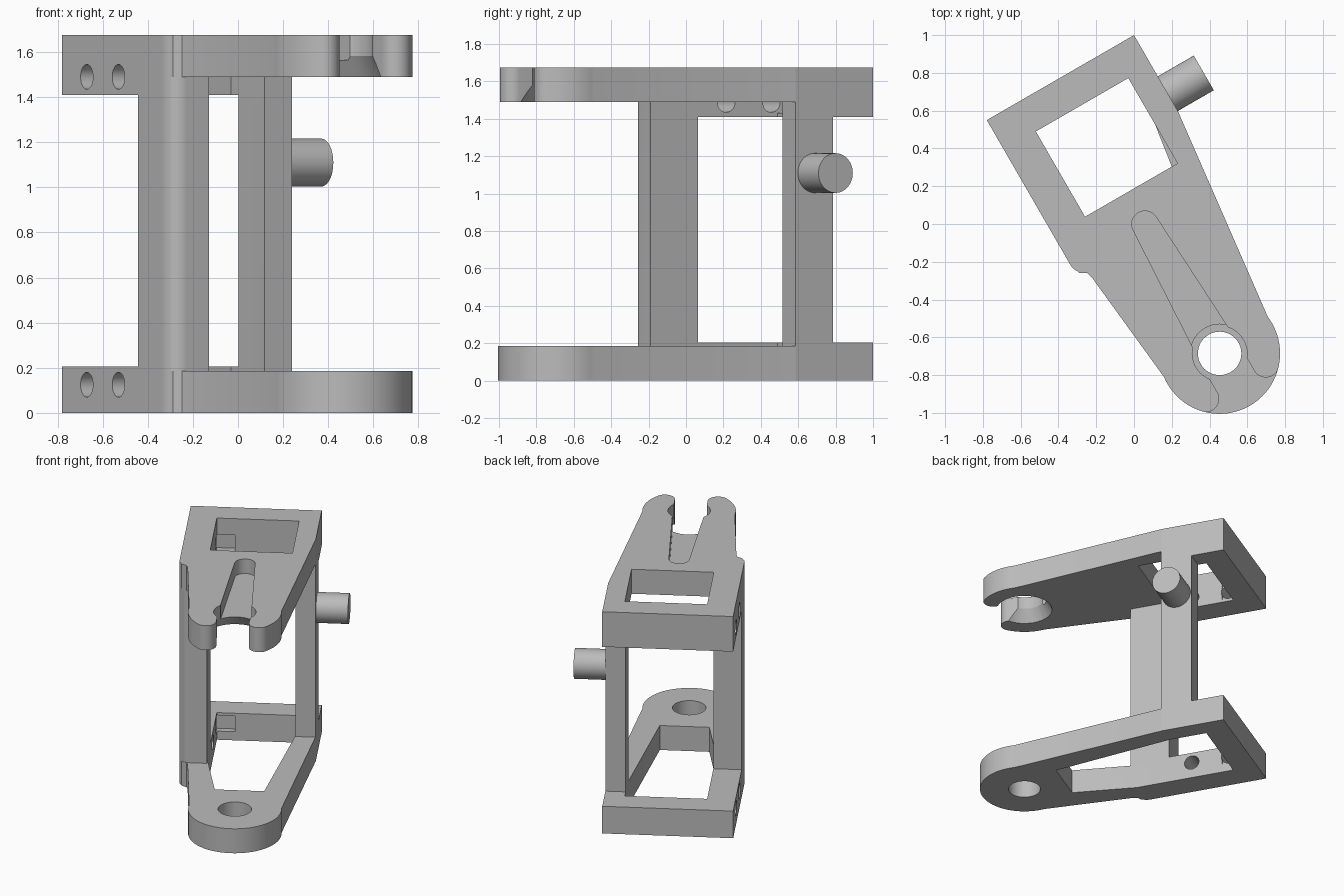
import bpy, bmesh
from math import radians, sin, cos, pi
from mathutils import Matrix

cube = bpy.data.objects.get("Cube")
if cube:
    bpy.data.objects.remove(cube)

grey = bpy.data.materials.new("mid grey")
grey.use_nodes = True
grey.diffuse_color = (0.5, 0.5, 0.5, 1)
grey.node_tree.nodes["Principled BSDF"].inputs["Base Color"].default_value = (0.5, 0.5, 0.5, 1)

TOP, TOP_UNDER, BASE = 1.675, 1.49, 0.185
CX, CY, R = 0.05, -0.82, 0.32        # eye centre and outer radius
HALF = 0.113                         # half width of the fork mouth


def arc(cx, cy, r, a, b, n=16):
    angles = [radians(a + (b - a) * i / n) for i in range(n + 1)]
    return [(cx + r * cos(t), cy + r * sin(t)) for t in angles]


def add(name, bm):
    bmesh.ops.recalc_face_normals(bm, faces=bm.faces)
    mesh = bpy.data.meshes.new(name)
    bm.to_mesh(mesh)
    bm.free()
    mesh.materials.append(grey)
    ob = bpy.data.objects.new(name, mesh)
    bpy.context.collection.objects.link(ob)
    return ob


def prism(name, pts, z0, z1):
    bm = bmesh.new()
    face = bm.faces.new([bm.verts.new((x, y, z0)) for x, y in pts])
    out = bmesh.ops.extrude_face_region(bm, geom=[face])
    verts = [g for g in out["geom"] if isinstance(g, bmesh.types.BMVert)]
    bmesh.ops.translate(bm, verts=verts, vec=(0, 0, z1 - z0))
    return add(name, bm)


def box(name, x0, x1, y0, y1, z0, z1):
    return prism(name, [(x0, y0), (x1, y0), (x1, y1), (x0, y1)], z0, z1)


def cylinder(name, r0, r1, depth, centre, sideways=False):
    bm = bmesh.new()
    turn = Matrix.Rotation(pi / 2, 4, 'Y') if sideways else Matrix()
    bmesh.ops.create_cone(bm, cap_ends=True, segments=48, radius1=r0, radius2=r1,
                          depth=depth, matrix=Matrix.Translation(centre) @ turn)
    return add(name, bm)


def combine(target, tool, operation='DIFFERENCE'):
    tool.hide_render = True
    mod = target.modifiers.new(operation, 'BOOLEAN')
    mod.operation, mod.solver, mod.object = operation, 'EXACT', tool
    bpy.context.view_layer.objects.active = target
    bpy.ops.object.modifier_apply(modifier=mod.name)
    bpy.data.objects.remove(tool)


# Shared plate outline: square back, tapered sides
shoulder = [(-0.4, 0.866), (-0.4, 0), (-0.395, -0.04), (-0.38, -0.08), (-0.345, -0.1), (-0.335, -0.13)]
back_right = [(0.5, 0.4), (0.5, 0.866)]

# Lower plate with round eye and long window
lower_plate = prism("lower_plate", shoulder + arc(CX, CY, R, 173, 367, 40) + back_right, 0, BASE)

# Upper plate ends in two rounded prongs
tip = 0.07
off = HALF + tip
tip_y = CY - 0.172
fork = (arc(CX, CY, R, 173, 225) + arc(CX - off, tip_y, tip, 226, 360)
        + [(CX - HALF, CY), (CX + HALF, CY)]
        + arc(CX + off, tip_y, tip, 180, 314) + arc(CX, CY, R, 315, 367))
upper_plate = prism("upper_plate", shoulder + fork + back_right, TOP_UNDER, TOP)

# Uprights, the left one with a rounded front corner
left_upright = prism("left_upright", [(-0.4, 0.193)] + arc(-0.32, -0.02, 0.08, 180, 270, 10)
                     + [(-0.205, -0.1), (-0.205, 0.193)], 0, TOP)
right_upright = box("right_upright", 0.36, 0.5, 0.387, 0.62, 0, TOP)

# Thicker back frames
frame_path = [(-0.4, 0.1), (-0.205, 0.1), (-0.205, 0.684), (0.36, 0.684), (0.36, 0.5),
              (0.5, 0.5), (0.5, 0.866), (-0.4, 0.866)]
lower_frame = prism("lower_frame", frame_path, 0, 0.205)
upper_frame = prism("upper_frame", frame_path, 1.41, TOP)

# Windows through the plates
lower_window = [(-0.205, 0.684), (-0.205, -0.05), (-0.115, -0.515), (0.225, -0.515),
                (0.36, 0.4), (0.36, 0.684)]
combine(lower_plate, prism("cut", lower_window, -0.1, 0.4))
combine(lower_plate, cylinder("cut", 0.115, 0.115, 1, (CX, CY, 0)))
combine(upper_plate, box("cut", -0.205, 0.36, 0.163, 0.684, 1.3, 1.8))

# Tapered groove, pivot seat and flare in the upper plate
groove = arc(CX, -0.03, 0.07, 0, 180) + [(CX - 0.108, -0.74), (CX + 0.108, -0.74)]
combine(upper_plate, prism("cut", groove, 1.565, 1.8))
combine(upper_plate, cylinder("cut", 0.145, 0.145, 1, (CX, CY, 1.6)))
combine(upper_plate, cylinder("cut", 0.21, 0.14, 0.12, (CX, CY, 1.53)))

# Join the bracket into one body
body = lower_plate
body.name = "bracket_body"
for part in (left_upright, right_upright, lower_frame, upper_frame, upper_plate):
    combine(body, part, 'UNION')

# Screw holes and nut pockets in the left side of each frame
for z in (0.125, 1.49):
    for y in (0.367, 0.648):
        combine(body, cylinder("cut", 0.055, 0.055, 0.4, (-0.35, y, z), True))
    combine(body, box("cut", -0.21, -0.08, 0.6, 0.73, z - 0.06, z + 0.06))

# Side pin
pin = cylinder("side_pin", 0.106, 0.106, 0.26, (0.59, 0.508, 1.11), True)

# Turn the bracket to its angled stance and shade
for ob in (body, pin):
    ob.data.transform(Matrix.Rotation(radians(30), 4, 'Z'))
    bpy.ops.object.select_all(action='DESELECT')
    ob.select_set(True)
    bpy.context.view_layer.objects.active = ob
    bpy.ops.object.shade_smooth_by_angle(angle=radians(30))
